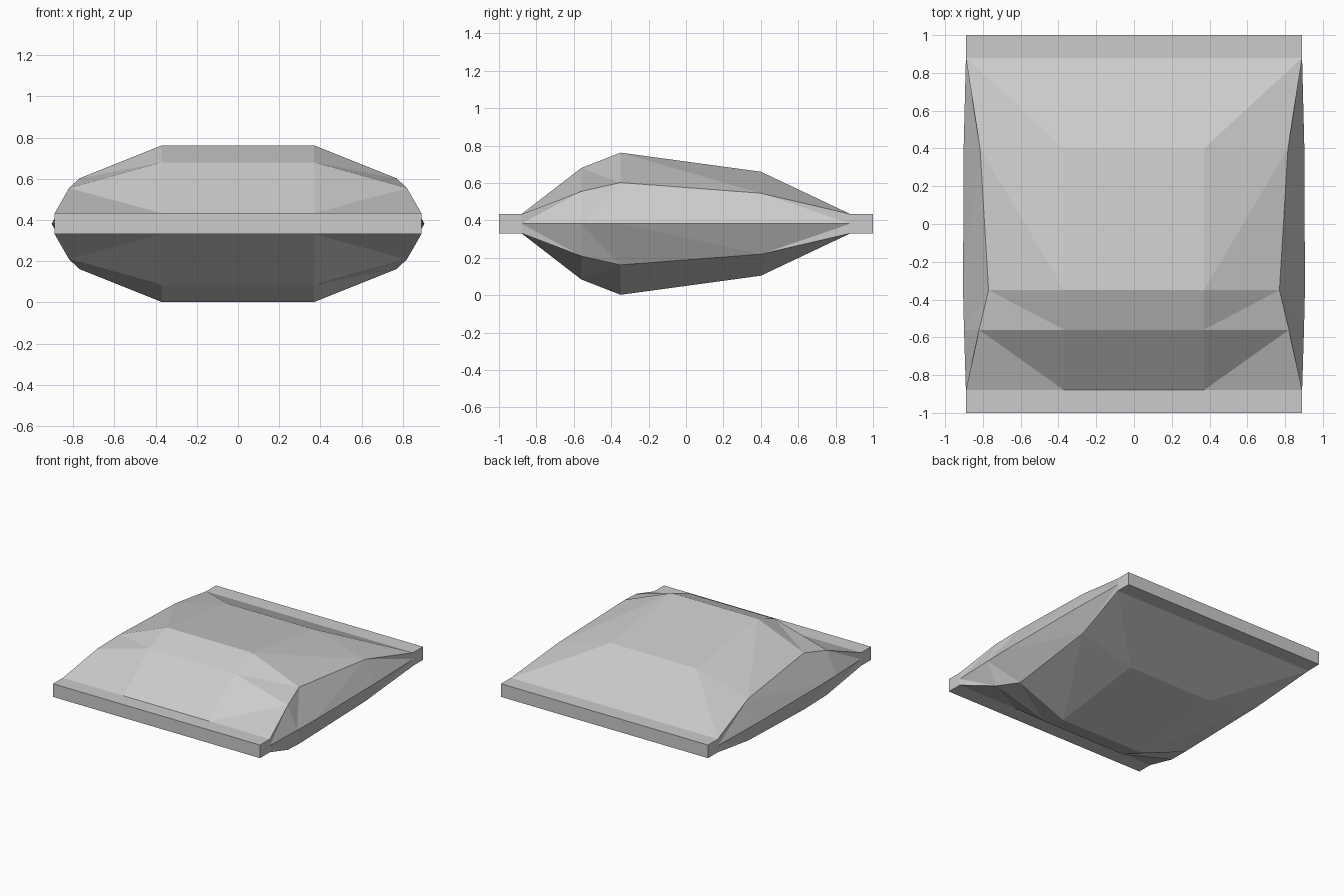
import bpy
import bmesh

MID_Z = 0.382          # height of the side seam
INNER_X = 0.37         # half width of the flat middle panel

cube = bpy.data.objects.get("Cube")
if cube:
    bpy.data.objects.remove(cube, do_unlink=True)

grey = bpy.data.materials.new("light_grey")
grey.use_nodes = True
colour = (0.6, 0.6, 0.6, 1)
grey.diffuse_color = colour
grey.node_tree.nodes["Principled BSDF"].inputs["Base Color"].default_value = colour


def add_object(name, bm, z):
    mesh = bpy.data.meshes.new(name)
    bm.to_mesh(mesh)
    bm.free()
    mesh.materials.append(grey)
    obj = bpy.data.objects.new(name, mesh)
    obj.location.z = z
    bpy.context.collection.objects.link(obj)
    return obj


# Stations along the pouch: y, panel height, shoulder x, shoulder height, seam x
stations = [
    (-0.88, 0.051, 0.89, 0.051, 0.89),
    (-0.56, 0.298, 0.82, 0.173, 0.90),
    (-0.35, 0.380, 0.77, 0.220, 0.905),
    (0.40, 0.278, 0.815, 0.163, 0.902),
    (0.88, 0.051, 0.89, 0.051, 0.89),
]

# Pouch: one faceted quarter, mirrored across and top to bottom
bm = bmesh.new()
rows = []
for y, top, shoulder_x, shoulder_z, seam_x in stations:
    section = [(0, top), (INNER_X, top), (shoulder_x, shoulder_z), (seam_x, 0)]
    rows.append([bm.verts.new((x, y, z)) for x, z in section])

for i, (a, b) in enumerate(zip(rows, rows[1:])):
    bm.faces.new((a[0], a[1], b[1], b[0]))
    # Sloping panel between the middle panel and the shoulder
    bm.faces.new((a[1], a[2], b[2]))
    bm.faces.new((a[1], b[2], b[1]))
    # Side panel; the fold turns over at the back end
    if i < len(rows) - 2:
        bm.faces.new((a[2], a[3], b[2]))
        bm.faces.new((a[3], b[3], b[2]))
    else:
        bm.faces.new((a[2], a[3], b[3]))
        bm.faces.new((a[2], b[3], b[2]))

pouch = add_object("pouch", bm, MID_Z)
mirror = pouch.modifiers.new("mirror", "MIRROR")
mirror.use_axis = (True, False, True)

# Flat sealed strips at both ends
for name, side in (("front_seal", -1), ("back_seal", 1)):
    bm = bmesh.new()
    bmesh.ops.create_cube(bm, size=1)
    for v in bm.verts:
        v.co.x *= 1.78
        v.co.y = v.co.y * 0.12 + side * 0.94
        v.co.z *= 0.102
    add_object(name, bm, MID_Z)
